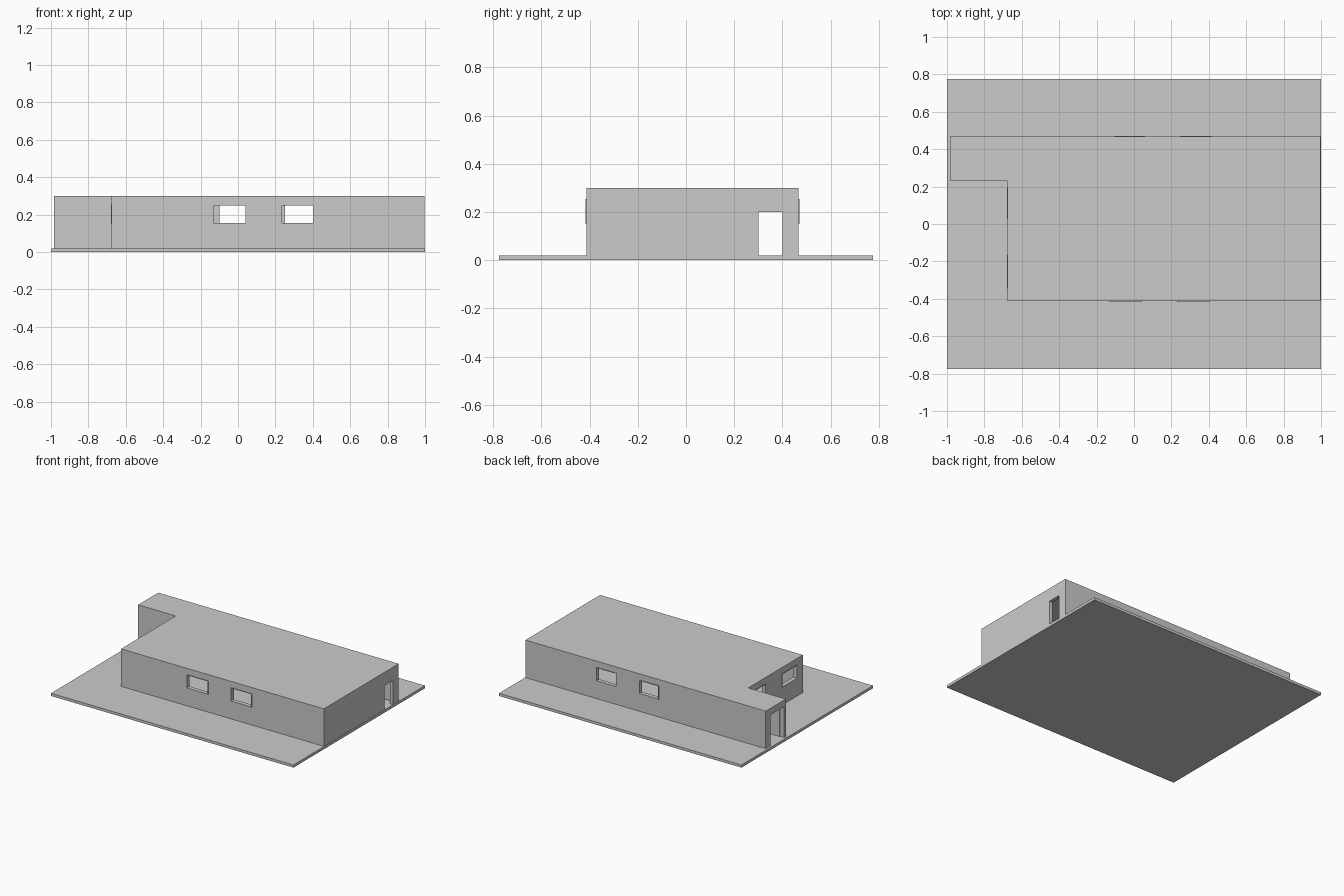
import bpy, bmesh

if "Cube" in bpy.data.objects:
    bpy.data.objects.remove(bpy.data.objects["Cube"])

SLAB_TOP, ROOF = 0.02, 0.30
WALL = 0.025
X0, XN, X1 = -0.985, -0.675, 0.998    # left end, notch wall, right end
Y0, YN, Y1 = -0.413, 0.23, 0.467      # front wall, notch wall, back wall


def prism(name, outline, z0, z1):
    bm = bmesh.new()
    face = bm.faces.new([bm.verts.new((x, y, z0)) for x, y in outline])
    ext = bmesh.ops.extrude_face_region(bm, geom=[face])
    verts = [g for g in ext["geom"] if isinstance(g, bmesh.types.BMVert)]
    bmesh.ops.translate(bm, verts=verts, vec=(0, 0, z1 - z0))
    bmesh.ops.recalc_face_normals(bm, faces=bm.faces)
    mesh = bpy.data.meshes.new(name)
    bm.to_mesh(mesh)
    bm.free()
    obj = bpy.data.objects.new(name, mesh)
    bpy.context.collection.objects.link(obj)
    return obj


def box(name, x, y, z):
    return prism(name, [(x[0], y[0]), (x[1], y[0]), (x[1], y[1]), (x[0], y[1])], *z)


def l_plan(t):
    # L-shaped floor plan inset by t
    return [(XN + t, Y0 + t), (X1 - t, Y0 + t), (X1 - t, Y1 - t),
            (X0 + t, Y1 - t), (X0 + t, YN + t), (XN + t, YN + t)]


def cut(target, cutter):
    cutter.hide_render = True
    mod = target.modifiers.new("cut", 'BOOLEAN')
    mod.operation, mod.solver, mod.object = 'DIFFERENCE', 'EXACT', cutter
    bpy.context.view_layer.objects.active = target
    bpy.ops.object.modifier_apply(modifier=mod.name)
    bpy.data.objects.remove(cutter)


def wall_box(name, axis, wall, span, z, grow):
    # box through a wall; axis is the direction the wall runs along
    across = (wall[0] - grow, wall[1] + grow)
    return box(name, span, across, z) if axis == 'x' else box(name, across, span, z)


# Base slab
box("base_slab", (-1, 1), (-0.775, 0.775), (0, SLAB_TOP))

# Hollow house shell with flat roof
house = prism("house_shell", l_plan(0), SLAB_TOP, ROOF)
cut(house, prism("room_cutter", l_plan(WALL), 0, ROOF - 0.02))

# Openings: name, running axis, wall extents, span, heights
front, back = (Y0, Y0 + WALL), (Y1 - WALL, Y1)
notch, left, right = (XN, XN + WALL), (X0, X0 + WALL), (X1 - WALL, X1)
SILL = (0.155, 0.25)
openings = [
    ("front_window_left", 'x', front, (-0.13, 0.04), SILL),
    ("front_window_right", 'x', front, (0.235, 0.40), SILL),
    ("back_window_left", 'x', back, (-0.10, 0.055), SILL),
    ("back_window_right", 'x', back, (0.25, 0.41), SILL),
    ("side_window_front", 'y', notch, (-0.34, -0.17), SILL),
    ("side_window_back", 'y', notch, (0.03, 0.19), SILL),
    ("right_door", 'y', right, (0.30, 0.40), (0.0, 0.20)),
    ("left_door", 'y', left, (0.25, 0.41), (0.0, 0.25)),
]
for name, axis, wall, span, z in openings:
    cut(house, wall_box("opening_cutter", axis, wall, span, z, 0.01))
    # Thin liner around each window, standing just proud of the wall
    if "window" in name:
        e = 0.004
        frame = wall_box(name + "_frame", axis, wall, (span[0] - e, span[1] + e),
                         (z[0] - e, z[1] + e), 0.003)
        cut(frame, wall_box("frame_cutter", axis, wall, span, z, 0.02))
